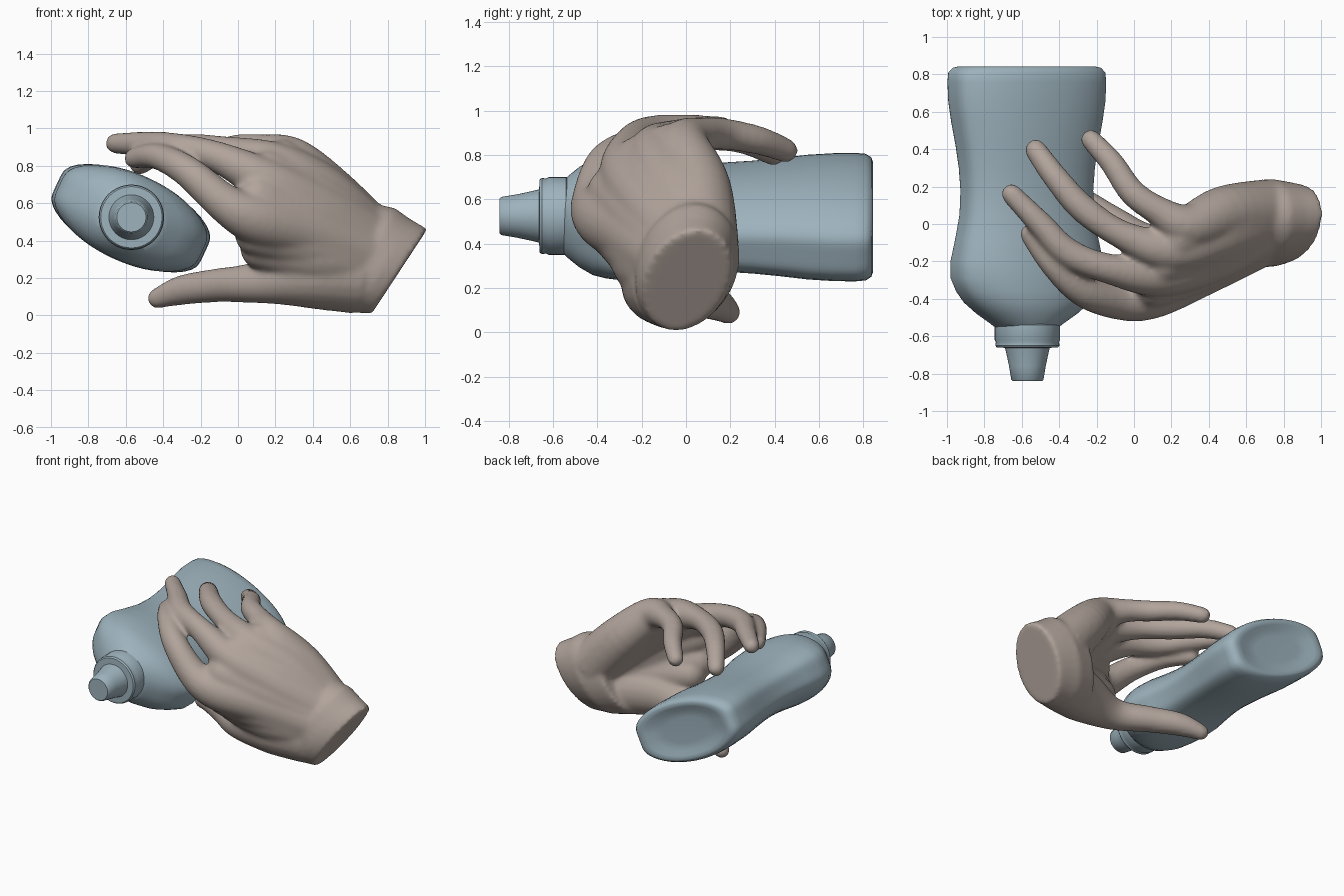
import bpy, bmesh
from math import sin, cos, pi, radians
from mathutils import Vector as V

if "Cube" in bpy.data.objects:
    bpy.data.objects.remove(bpy.data.objects["Cube"])


def material(name, col):
    m = bpy.data.materials.new(name)
    m.diffuse_color = (*col, 1)
    m.use_nodes = True
    m.node_tree.nodes["Principled BSDF"].inputs["Base Color"].default_value = m.diffuse_color
    return m


def loft(bm, rings):
    rows = [[bm.verts.new(p) for p in r] for r in rings]
    n = len(rows[0])
    for a, b in zip(rows, rows[1:]):
        for i in range(n):
            bm.faces.new((a[i], a[(i + 1) % n], b[(i + 1) % n], b[i]))
    bm.faces.new(rows[0][::-1])
    bm.faces.new(rows[-1])


def finish(bm, name, mat):
    bmesh.ops.recalc_face_normals(bm, faces=bm.faces[:])
    me = bpy.data.meshes.new(name)
    bm.to_mesh(me)
    bm.free()
    ob = bpy.data.objects.new(name, me)
    bpy.context.collection.objects.link(ob)
    me.materials.append(mat)
    bpy.context.view_layer.objects.active = ob
    bpy.ops.object.select_all(action='DESELECT')
    ob.select_set(True)
    bpy.ops.object.shade_smooth_by_angle(angle=radians(40))
    return ob


def ellipse(c, w, t, n=20):
    return [V(c) + V(w) * cos(2 * pi * i / n) + V(t) * sin(2 * pi * i / n) for i in range(n)]


def bottle_ring(y, a, b, e, k, n=64):
    # squarish section of exponent e, thinned to k at its two ends, tilted
    pts, tilt = [], radians(-25)
    for i in range(n):
        c, s = cos(2 * pi * i / n), sin(2 * pi * i / n)
        r = (abs(c) ** e + abs(s) ** e) ** (-1 / e)
        u = a * c * r
        v = s * r * b * (k + (1 - k) * (1 - (c * r) ** 2))
        pts.append(V((-0.573 + u * cos(tilt) - v * sin(tilt), y,
                      0.52 + u * sin(tilt) + v * cos(tilt))))
    return pts


def finger(bm, path):
    # smooth tapered tube, rounded at the first point
    P = [path[0]] + path + [path[-1]]
    pts = []
    for i in range(1, len(P) - 2):
        for k in range(5):
            t = k / 5
            pts.append([0.5 * (2 * p1 + (p2 - p0) * t + (2 * p0 - 5 * p1 + 4 * p2 - p3) * t * t
                               + (3 * p1 - p0 - 3 * p2 + p3) * t ** 3)
                        for p0, p1, p2, p3 in zip(*P[i - 1:i + 3])])
    pts.append(path[-1])
    rings = []
    for i, p in enumerate(pts):
        c, r = V(p[:3]), p[3]
        d = (V(pts[min(i + 1, len(pts) - 1)][:3]) - V(pts[max(i - 1, 0)][:3])).normalized()
        w = d.cross(V((0, 0, 1))).normalized()
        t = d.cross(w)
        if i == 0:
            for a in (10, 35, 60):
                s = r * sin(radians(a))
                rings.append(ellipse(c - d * r * cos(radians(a)), w * s, t * s))
        rings.append(ellipse(c, w * r, t * r))
    loft(bm, rings)


blue = material("bottle_blue", (0.34, 0.45, 0.51))
skin = material("hand_skin", (0.44, 0.37, 0.33))

# bottle body: recessed base, waist, shoulders
bm = bmesh.new()
loft(bm, [bottle_ring(*r) for r in [
    (.815, .20, .09, 2.4, .8), (.818, .28, .14, 2.8, .75), (.838, .34, .17, 3.5, .7),
    (.842, .38, .195, 4, .66), (.835, .41, .21, 4.5, .62), (.81, .432, .223, 5, .6),
    (.76, .436, .228, 5, .6), (.66, .432, .227, 5, .6), (.55, .415, .225, 5, .6),
    (.42, .39, .214, 5, .6), (.30, .373, .206, 4.8, .6), (.18, .366, .2, 4.5, .6),
    (.05, .371, .203, 4.5, .6), (-.08, .395, .215, 4.5, .6), (-.20, .421, .23, 4.5, .6),
    (-.29, .421, .235, 4.2, .6), (-.36, .39, .235, 3.8, .62), (-.42, .345, .23, 3.2, .7),
    (-.48, .275, .21, 2.6, .8), (-.53, .20, .18, 2.2, .95), (-.56, .16, .16, 2, 1)]])
finish(bm, "bottle_body", blue)

# collar and nozzle
bm = bmesh.new()
loft(bm, [ellipse((-.57, y, .525), (r, 0, 0), (0, 0, r), 40) for y, r in [
    (-.53, .165), (-.54, .175), (-.62, .175), (-.632, .169), (-.65, .172), (-.66, .164),
    (-.662, .12), (-.69, .113), (-.76, .098), (-.832, .086), (-.84, .078)]])
finish(bm, "bottle_nozzle", blue)

# hand: fingers run from tip through knuckles to the wrist
bm = bmesh.new()
index = [(-.555, -.055, .84, .056), (-.43, -.22, .85, .07), (-.27, -.36, .77, .085),
         (-.07, -.41, .60, .105), (.09, -.37, .52, .14), (.35, -.23, .45, .16), (.65, -.06, .33, .18)]
middle = [(-.655, .16, .92, .056), (-.50, .0, .915, .068), (-.35, -.155, .90, .078),
          (-.13, -.24, .855, .082), (.13, -.27, .73, .12), (.40, -.16, .58, .16), (.68, 0, .40, .18)]
ring = [(-.525, .395, .81, .059), (-.42, .25, .875, .068), (-.27, .08, .895, .076),
        (-.06, -.06, .88, .078), (.19, -.14, .81, .12), (.43, -.06, .66, .16), (.68, .04, .41, .18)]
pinky = [(-.23, .45, .82, .056), (-.12, .33, .865, .065), (-.01, .17, .895, .072),
         (.13, .07, .89, .08), (.29, -.01, .835, .12), (.48, .05, .65, .155), (.70, .06, .40, .18)]
thumb = [(-.43, .192, .092, .056), (-.30, .125, .135, .08), (-.12, .01, .16, .09),
         (.09, -.11, .175, .11), (.35, -.12, .215, .175), (.62, -.05, .21, .2)]
web = [(.13, -.22, .36, .12), (.40, -.17, .33, .17), (.65, -.05, .28, .18)]
digits = [index, middle, ring, pinky]
for path in digits + [thumb, web]:
    finger(bm, path)
# palm flesh filling the valleys between neighbouring metacarpals
for p, q in zip([web] + digits, digits):
    finger(bm, [tuple((a + b) / 2 for a, b in zip(u, v)) for u, v in zip(p[-3:], q[-3:])])
# wrist stump with a slanted flat cut
loft(bm, [ellipse((.54, 0, .34), (.13, .03, .27), (0, .20, 0), 32),
          ellipse((.70, .005, .30), (.14, .04, .275), (0, .235, 0), 32),
          ellipse((.78, .0, .265), (.143, .05, .25), (0, .222, 0), 32),
          ellipse((.863, .005, .235), (.15, .05, .228), (.0, .198, 0), 32)])
hand = finish(bm, "hand", skin)
rm = hand.modifiers.new("blend", 'REMESH')
rm.mode = 'VOXEL'
rm.voxel_size = 0.014
rm.use_smooth_shade = True
sm = hand.modifiers.new("soften", 'SMOOTH')
sm.factor = 0.5
sm.iterations = 14
